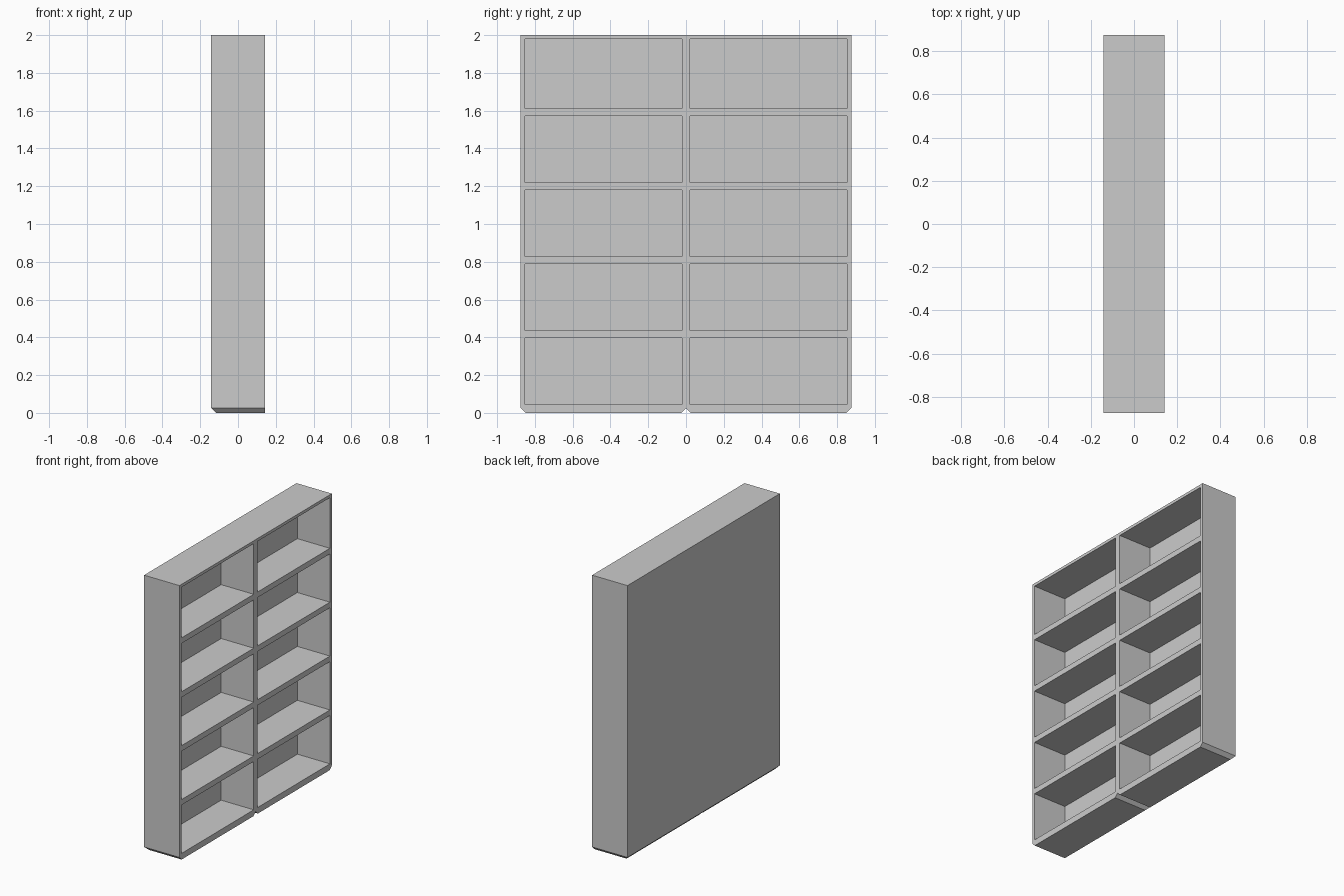
import bpy, bmesh
from mathutils import Matrix, Vector

if "Cube" in bpy.data.objects:
    bpy.data.objects.remove(bpy.data.objects["Cube"])

DEPTH, HALF_W, HEIGHT = 0.142, 0.875, 2.0   # half depth, half width, height
BEVEL, WALL = 0.025, 0.022                  # foot chamfer, panel thickness


def make_object(name, bm):
    bmesh.ops.recalc_face_normals(bm, faces=bm.faces[:])
    mesh = bpy.data.meshes.new(name)
    bm.to_mesh(mesh)
    bm.free()
    obj = bpy.data.objects.new(name, mesh)
    bpy.context.collection.objects.link(obj)
    return obj


def add_box(bm, lo, hi):
    lo, hi = Vector(lo), Vector(hi)
    bmesh.ops.create_cube(bm, size=1, matrix=Matrix.Translation((lo + hi) / 2)
                          @ Matrix.Diagonal((*(hi - lo), 1)))


# Carcass: side outline with chamfered foot and a notch between the two bays
w, c = HALF_W, BEVEL
outline = [(w, c), (w, HEIGHT), (-w, HEIGHT), (-w, c), (-w + c, 0),
           (-c, 0), (0, c), (c, 0), (w - c, 0)]
bm = bmesh.new()
front = [bm.verts.new((DEPTH, y, z)) for y, z in outline]
back = [bm.verts.new((-DEPTH + (c if z == 0 else 0), y, z)) for y, z in outline]
bm.faces.new(front)
for ids in ((0, 1, 2, 3, 6), (3, 4, 5, 6), (6, 7, 8, 0)):  # back and its chamfers
    bm.faces.new([back[i] for i in ids])
for i in range(len(outline)):
    j = (i + 1) % len(outline)
    bm.faces.new((front[i], back[i], back[j], front[j]))
carcass = make_object("bookcase_carcass", bm)

# Compartments: two bays of five openings, cut from the open side
bm = bmesh.new()
for row in range(5):
    z0 = 0.045 + row * 0.3915
    z1 = 1.979 if row == 4 else z0 + 0.351
    for y0, y1 in ((-w + WALL, -WALL), (WALL, w - WALL)):
        add_box(bm, (-DEPTH + WALL, y0, z0), (DEPTH + 0.1, y1, z1))
cutter = make_object("compartment_cutter", bm)
cutter.hide_render = True

cut = carcass.modifiers.new("compartments", 'BOOLEAN')
cut.operation = 'DIFFERENCE'
cut.solver = 'EXACT'
cut.object = cutter
bpy.context.view_layer.objects.active = carcass
bpy.ops.object.modifier_apply(modifier=cut.name)
bpy.data.objects.remove(cutter)
